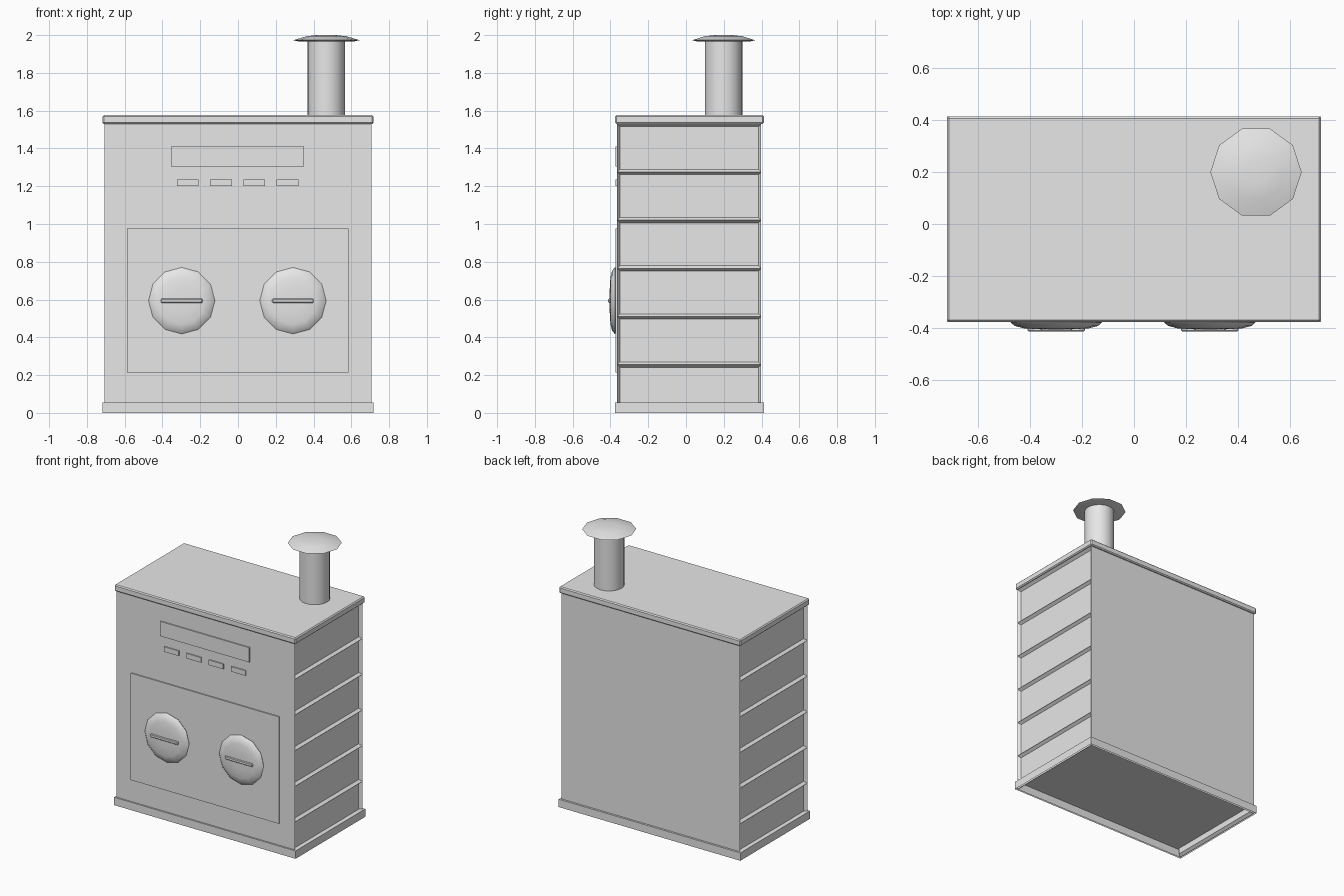
import bpy, bmesh, math
from mathutils import Matrix

if "Cube" in bpy.data.objects:
    bpy.data.objects.remove(bpy.data.objects["Cube"])

grey = bpy.data.materials.new("light grey")
grey.diffuse_color = (0.8, 0.8, 0.8, 1)
grey.use_nodes = True
grey.node_tree.nodes["Principled BSDF"].inputs["Base Color"].default_value = grey.diffuse_color


def finish(name, bm, smooth=None):
    bmesh.ops.recalc_face_normals(bm, faces=bm.faces[:])
    me = bpy.data.meshes.new(name)
    bm.to_mesh(me)
    bm.free()
    me.materials.append(grey)
    ob = bpy.data.objects.new(name, me)
    bpy.context.collection.objects.link(ob)
    if smooth:
        bpy.ops.object.select_all(action='DESELECT')
        ob.select_set(True)
        bpy.context.view_layer.objects.active = ob
        bpy.ops.object.shade_smooth_by_angle(angle=math.radians(smooth))
    return ob


def box(name, x, y, z, bevel=0, open_bottom=False):
    bm = bmesh.new()
    bmesh.ops.create_cube(bm, size=1)
    for v in bm.verts:
        for i, (lo, hi) in enumerate((x, y, z)):
            v.co[i] = hi if v.co[i] > 0 else lo
    if open_bottom:
        low = [f for f in bm.faces if all(v.co.z < z[0] + 1e-5 for v in f.verts)]
        bmesh.ops.delete(bm, geom=low, context='FACES_ONLY')
    if bevel:
        bmesh.ops.bevel(bm, geom=bm.edges[:], offset=bevel, segments=1, affect='EDGES')
    return finish(name, bm)


def lathe(name, profile, sides, matrix, smooth):
    """Stack rings of (radius, height), close both ends, then place."""
    bm = bmesh.new()
    rings = [[bm.verts.new((r * math.cos(2 * math.pi * k / sides),
                            r * math.sin(2 * math.pi * k / sides), h))
              for k in range(sides)] for r, h in profile]
    for a, b in zip(rings, rings[1:]):
        for k in range(sides):
            n = (k + 1) % sides
            bm.faces.new((a[k], a[n], b[n], b[k]))
    bm.faces.new(rings[0])
    bm.faces.new(rings[-1])
    bm.transform(matrix)
    return finish(name, bm, smooth)


# Body shell: open below, six sunken panels on each side wall
X, Y0, Y1, STEP = 0.706, -0.364, 0.398, 0.255
bm = bmesh.new()
rows = [[bm.verts.new((x, y, i * STEP)) for x, y in
         ((-X, Y0), (X, Y0), (X, Y1), (-X, Y1))] for i in range(7)]
side_faces = []
for a, b in zip(rows, rows[1:]):
    for k in range(4):
        n = (k + 1) % 4
        f = bm.faces.new((a[k], a[n], b[n], b[k]))
        if k in (1, 3):
            side_faces.append(f)
bm.normal_update()
bmesh.ops.inset_individual(bm, faces=side_faces, thickness=0.02, depth=-0.02)
finish("body", bm)

# Lid and base skirt
box("lid", (-0.717, 0.717), (-0.375, 0.412), (1.53, 1.576), bevel=0.007)
box("base", (-0.718, 0.718), (-0.375, 0.412), (0, 0.056), open_bottom=True)

# Front plates: door, display and a row of buttons
box("door", (-0.588, 0.584), (-0.372, -0.36), (0.213, 0.977))
box("display", (-0.355, 0.349), (-0.372, -0.36), (1.304, 1.409))
for i in range(4):
    x = -0.324 + 0.176 * i
    box("button", (x, x + 0.115), (-0.372, -0.36), (1.2, 1.236))

# Round hatches with bar handles
for x in (-0.298, 0.291):
    place = Matrix.Translation((x, -0.365, 0.594)) @ Matrix.Rotation(math.pi / 2, 4, 'X')
    lathe("hatch", [(0.17, 0), (0.176, 0.012), (0.16, 0.026), (0.125, 0.035), (0.06, 0.039)],
          12, place, 40)
    box("hatch_handle", (x - 0.11, x + 0.11), (-0.412, -0.398), (0.583, 0.605), bevel=0.004)

# Chimney pipe and saucer cap
at = Matrix.Translation((0.468, 0.199, 0))
lathe("chimney", [(0.099, 1.57), (0.099, 1.968)], 20, at, 40)
lathe("chimney_cap", [(0.145, 1.966), (0.175, 1.973), (0.105, 1.994), (0.05, 2.0)],
      10, at, 40)
